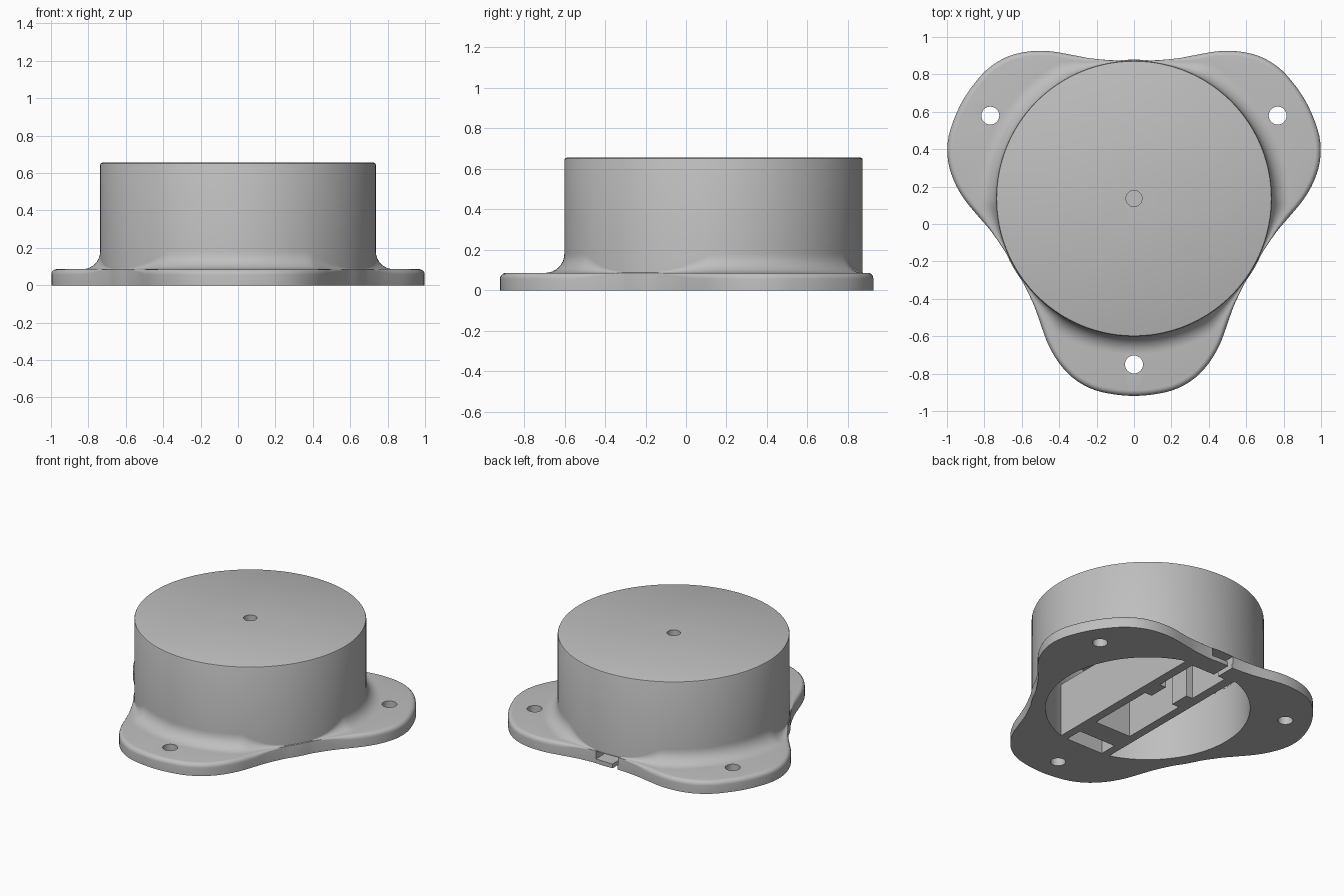
import bpy, bmesh
from math import sin, cos, pi, acos, radians

old = bpy.data.objects.get("Cube")
if old:
    bpy.data.objects.remove(old, do_unlink=True)

CY = 0.136          # y of the housing axis
R = 0.737           # housing radius
INNER = 0.65        # cavity radius
TOP = 0.655
FLANGE = 0.086
CEILING = 0.57
BAR_TOP = 0.375
SEGS = 192

grey = bpy.data.materials.new("light_grey")
grey.use_nodes = True
grey.diffuse_color = (0.52, 0.52, 0.52, 1)
grey.node_tree.nodes["Principled BSDF"].inputs["Base Color"].default_value = grey.diffuse_color

# Flange radius every 6 degrees from a waist to a lobe tip
LOBE = [R, 0.742, 0.759, 0.79, 0.843, 0.91, 0.971, 1.018, 1.044, 1.052, 1.055]


def lobe_radius(angle):
    t = abs((angle - 90 + 60) % 120 - 60) / 6
    i = min(int(t), 9)
    f = t - i
    a, b, c, d = (LOBE[10 - abs(10 - abs(k))] for k in range(i - 1, i + 3))
    return b + 0.5 * f * (c - a + f * (2*a - 5*b + 4*c - d + f * (3*(b - c) + d - a)))


def make_object(name, bm):
    bmesh.ops.recalc_face_normals(bm, faces=bm.faces)
    mesh = bpy.data.meshes.new(name)
    bm.to_mesh(mesh)
    bm.free()
    obj = bpy.data.objects.new(name, mesh)
    bpy.context.collection.objects.link(obj)
    mesh.materials.append(grey)
    return obj


def section(angle):
    """Outer profile at one angle: flange edge, fillet, wall, top edge."""
    rim = max(lobe_radius(angle), R + 0.006)
    gap = rim - R
    edge = min(0.03, 0.3 * gap)
    fillet = min(0.095, 0.6 * gap)
    pts = [(rim, 0)]
    for k in range(6):
        q = k / 5 * pi / 2
        pts.append((rim - edge + edge * cos(q), FLANGE - edge + edge * sin(q)))
    for k in range(9):
        q = k / 8 * pi / 2
        pts.append((R + fillet - fillet * sin(q), FLANGE + fillet - fillet * cos(q)))
    pts += [(R, TOP - 0.01), (R - 0.003, TOP - 0.003), (R - 0.01, TOP)]
    return pts


# Housing with three-lobed mounting flange
bm = bmesh.new()
columns = []
for s in range(SEGS):
    deg = 360 * s / SEGS
    a = radians(deg)
    columns.append([bm.verts.new((r * cos(a), CY + r * sin(a), z)) for r, z in section(deg)])
for s in range(SEGS):
    p, q = columns[s], columns[(s + 1) % SEGS]
    for k in range(len(p) - 1):
        bm.faces.new((p[k], q[k], q[k + 1], p[k + 1]))
bm.faces.new([c[0] for c in columns])
bm.faces.new([c[-1] for c in columns])
housing = make_object("housing", bm)

cutters = []


def prism(name, outline, z0, z1):
    """Cutter extruded from an outline given relative to the housing axis."""
    bm = bmesh.new()
    low = [bm.verts.new((x, y + CY, z0)) for x, y in outline]
    high = [bm.verts.new((x, y + CY, z1)) for x, y in outline]
    bm.faces.new(low)
    bm.faces.new(high)
    n = len(low)
    for i in range(n):
        j = (i + 1) % n
        bm.faces.new((low[i], low[j], high[j], high[i]))
    cutter = make_object(name, bm)
    cutter.hide_render = True
    cutters.append(cutter)


def arc(cx, cy, r, a0, a1, n):
    return [(cx + r * cos(a0 + (a1 - a0) * i / n), cy + r * sin(a0 + (a1 - a0) * i / n))
            for i in range(n + 1)]


def circle(cx, cy, r, n):
    return arc(cx, cy, r, 0, 2 * pi, n)[:-1]


def box(name, x0, x1, y0, y1, z0, z1):
    prism(name, [(x0, y0), (x1, y0), (x1, y1), (x0, y1)], z0, z1)


# Cavities either side of the central bar, joined above it
half = acos(0.2 / INNER)
for side, mid in (("left", 0), ("right", pi)):
    prism(side + "_cavity", arc(0, 0, INNER, mid - half, mid + half, 64), -0.1, BAR_TOP + 0.02)
prism("upper_cavity", circle(0, 0, INNER - 0.001, 128), BAR_TOP, CEILING)

# Pockets through the bar
LID = BAR_TOP + 0.03
box("front_pocket", -0.143, 0.143, -0.625, -0.5, -0.1, LID)
box("main_pocket", -0.14, 0.14, -0.345, 0.14, -0.1, LID)
box("neck_pocket", -0.085, 0.085, 0.1, 0.32, -0.1, LID)
box("back_pocket", -0.135, 0.135, 0.28, 0.6, -0.1, LID)

# Cable exit at the back waist
box("cable_slot", -0.085, 0.085, 0.57, 0.85, 0.03, 0.085)
box("cable_slit", -0.08, -0.045, 0.56, 0.85, -0.1, 0.06)

# Screw holes and the blind hole in the top
for k in range(3):
    a = radians(30 + 120 * k)
    prism("screw_hole", circle(0.887 * cos(a), 0.887 * sin(a), 0.048, 32), -0.1, 0.3)
prism("top_hole", circle(0, 0, 0.043, 32), TOP - 0.05, TOP + 0.1)

# Cut everything and keep the result as plain mesh
for cutter in cutters:
    mod = housing.modifiers.new(cutter.name, "BOOLEAN")
    mod.operation = "DIFFERENCE"
    mod.solver = "EXACT"
    mod.object = cutter
graph = bpy.context.evaluated_depsgraph_get()
graph.update()
result = bpy.data.meshes.new_from_object(housing.evaluated_get(graph))
housing.modifiers.clear()
housing.data = result
for cutter in cutters:
    bpy.data.objects.remove(cutter, do_unlink=True)

bpy.ops.object.select_all(action="DESELECT")
housing.select_set(True)
bpy.context.view_layer.objects.active = housing
bpy.ops.object.shade_smooth_by_angle(angle=radians(32))
